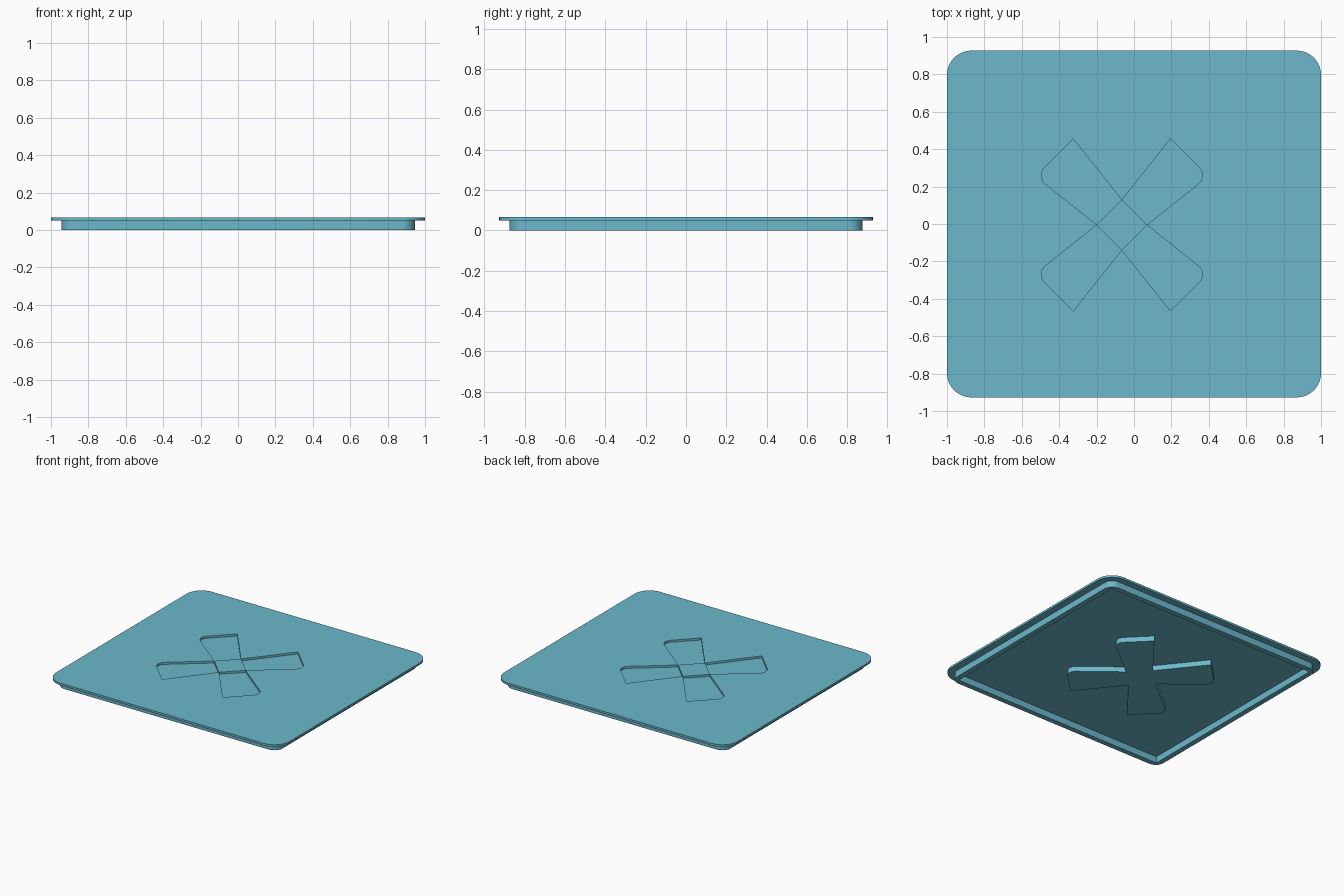
import bpy, bmesh, math
from mathutils import Vector

if "Cube" in bpy.data.objects:
    bpy.data.objects.remove(bpy.data.objects["Cube"])

teal = bpy.data.materials.new("teal_blue")
teal.diffuse_color = (0.150, 0.479, 0.604, 1)
teal.use_nodes = True
teal.node_tree.nodes["Principled BSDF"].inputs["Base Color"].default_value = teal.diffuse_color


def rounded(corners, segs=10):
    """Counter-clockwise outline from (x, y, radius) corners."""
    out = []
    n = len(corners)
    for i, (x, y, r) in enumerate(corners):
        p = Vector((x, y))
        if r == 0:
            out.append(p)
            continue
        a = (Vector(corners[i - 1][:2]) - p).normalized()
        b = (Vector(corners[(i + 1) % n][:2]) - p).normalized()
        half = a.angle(b) / 2
        c = p + (a + b).normalized() * (r / math.sin(half))
        s = p + a * (r / math.tan(half)) - c
        turn = math.pi - 2 * half
        for k in range(segs + 1):
            t = turn * k / segs
            out.append(c + Vector((s.x * math.cos(t) - s.y * math.sin(t),
                                   s.x * math.sin(t) + s.y * math.cos(t))))
    return out


def rectangle(hx, hy, r):
    return rounded([(-hx, -hy, r), (hx, -hy, r), (hx, hy, r), (-hx, hy, r)])


def prism(name, outlines, z0, z1):
    """Solid object extruded from one or more outlines."""
    bm = bmesh.new()
    for pts in outlines:
        low = [bm.verts.new((p.x, p.y, z0)) for p in pts]
        top = [bm.verts.new((p.x, p.y, z1)) for p in pts]
        bm.faces.new(low[::-1])
        bm.faces.new(top)
        for i in range(len(pts)):
            j = (i + 1) % len(pts)
            bm.faces.new((low[i], low[j], top[j], top[i]))
    bmesh.ops.recalc_face_normals(bm, faces=bm.faces)
    me = bpy.data.meshes.new(name)
    bm.to_mesh(me)
    bm.free()
    me.materials.append(teal)
    ob = bpy.data.objects.new(name, me)
    bpy.context.collection.objects.link(ob)
    return ob


def activate(ob):
    bpy.ops.object.select_all(action='DESELECT')
    ob.select_set(True)
    bpy.context.view_layer.objects.active = ob


def cut(ob, cutter):
    mod = ob.modifiers.new("cut", 'BOOLEAN')
    mod.operation = 'DIFFERENCE'
    mod.solver = 'EXACT'
    mod.object = cutter
    activate(ob)
    bpy.ops.object.modifier_apply(modifier=mod.name)
    bpy.data.objects.remove(cutter)


# One flared arm, mirrored into four around an off-centre hub
CX, CY = -0.065, -0.005


def four_arms(notch):
    arm = rounded([(notch, 0.001, 0), (0.46, 0.26, 0.06), (0.26, 0.46, 0), (0.001, notch, 0)])
    arms = []
    for sx, sy in ((1, 1), (-1, 1), (-1, -1), (1, -1)):
        pts = [Vector((CX + sx * p.x, CY + sy * p.y)) for p in arm]
        arms.append(pts if sx == sy else pts[::-1])
    return arms


arms = four_arms(0.135)

# Lid plate with four arm-shaped recesses
plate = prism("lid_plate", [rectangle(1.0, 0.927, 0.13)], 0.05, 0.066)
cut(plate, prism("recess_cutter", arms, 0.03, 0.09))

# Solid cross beneath the plate, forming the recess floors
cross = prism("cross_boss", [[p for a in arms for p in a]], 0.01, 0.05)

# Hollow rim that plugs into the container
rim = prism("plug_rim", [rectangle(0.945, 0.875, 0.07)], 0.0, 0.05)
cut(rim, prism("rim_cutter", [rectangle(0.905, 0.835, 0.0)], -0.05, 0.1))

for ob in (plate, cross, rim):
    activate(ob)
    bpy.ops.object.shade_smooth_by_angle(angle=math.radians(30))
